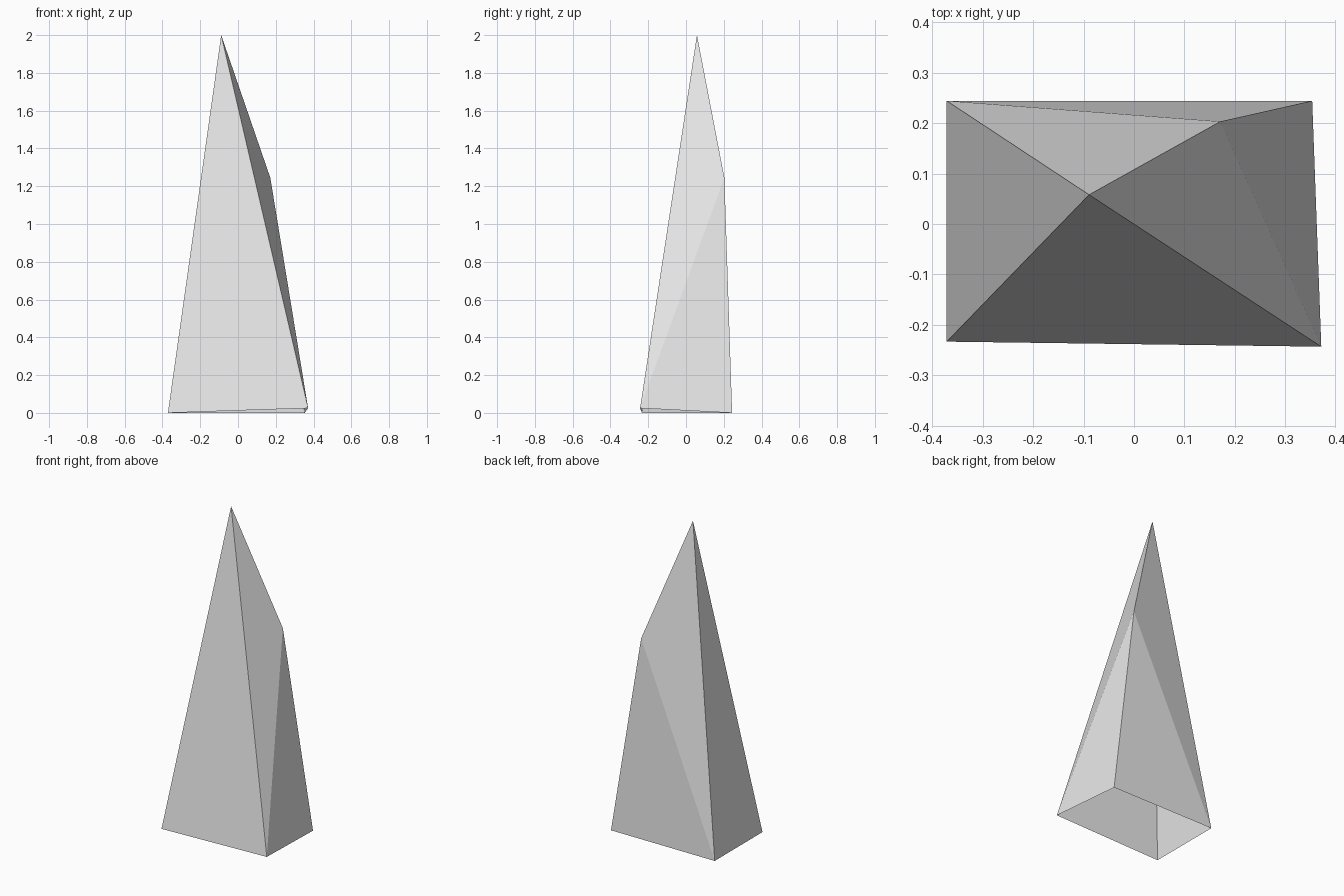
import bpy
import bmesh

cube = bpy.data.objects.get("Cube")
if cube:
    bpy.data.objects.remove(cube, do_unlink=True)

# Plain grey stone
stone = bpy.data.materials.new("light_grey")
stone.use_nodes = True
grey = (0.8, 0.8, 0.8, 1.0)
stone.diffuse_color = grey
stone.node_tree.nodes["Principled BSDF"].inputs["Base Color"].default_value = grey

# Corners of the spire: a skewed base, a shoulder and the tip
corners = {
    "front_left": (-0.371, -0.233, 0.0),
    "front_right": (0.371, -0.243, 0.025),
    "back_right": (0.353, 0.244, 0.0),
    "back_left": (-0.371, 0.244, 0.0),
    "shoulder": (0.171, 0.203, 1.245),
    "tip": (-0.089, 0.058, 2.0),
}

# Flat sides, open underneath
sides = [
    ("front_left", "front_right", "tip"),
    ("back_left", "front_left", "tip"),
    ("front_right", "shoulder", "tip"),
    ("front_right", "back_right", "shoulder"),
    ("shoulder", "back_left", "tip"),
    ("back_right", "back_left", "shoulder"),
]

bm = bmesh.new()
verts = {name: bm.verts.new(co) for name, co in corners.items()}
for side in sides:
    bm.faces.new([verts[name] for name in side])

mesh = bpy.data.meshes.new("rock_spire")
bm.to_mesh(mesh)
bm.free()
mesh.materials.append(stone)
spire = bpy.data.objects.new("rock_spire", mesh)
bpy.context.collection.objects.link(spire)
